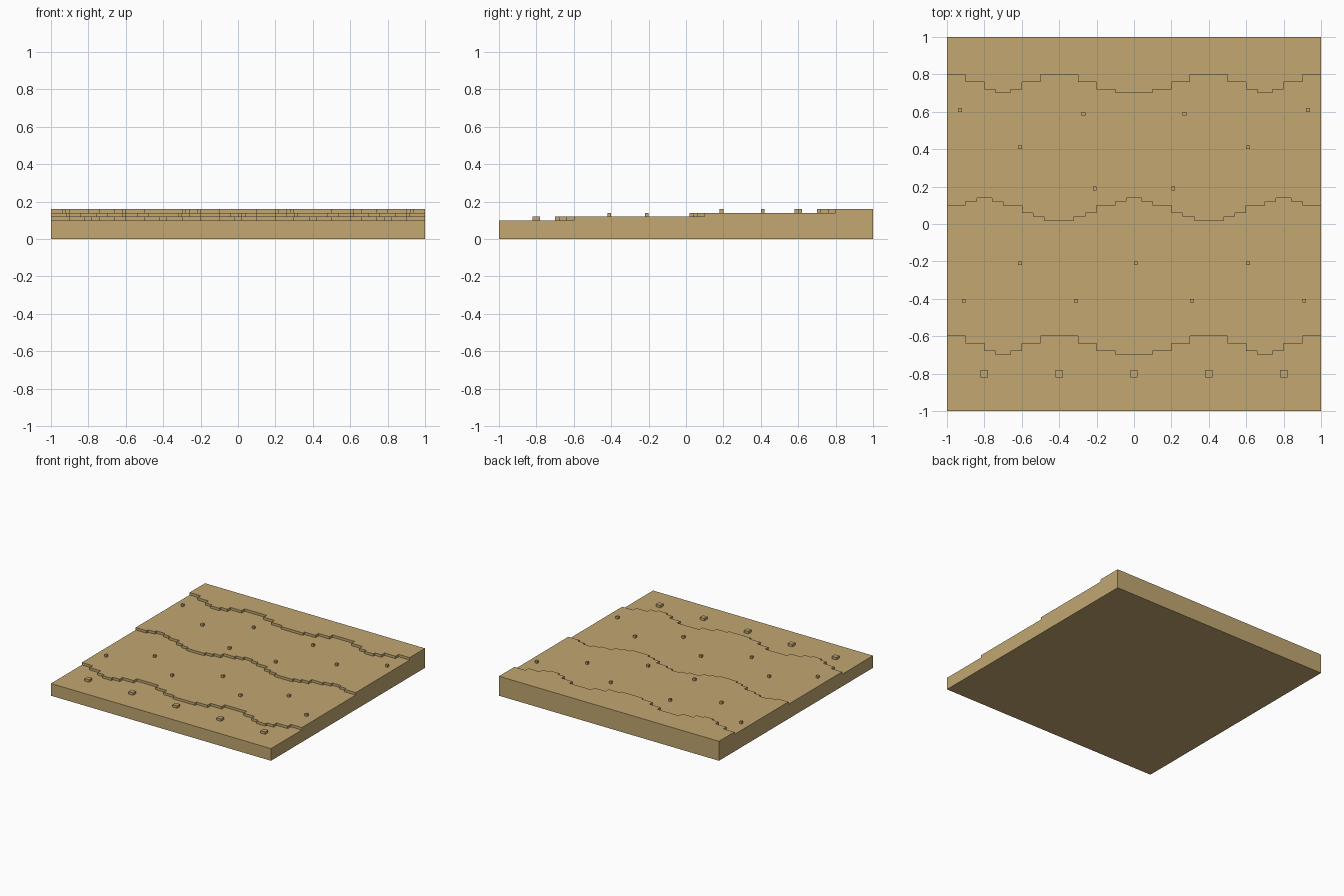
import bpy, bmesh

if "Cube" in bpy.data.objects:
    bpy.data.objects.remove(bpy.data.objects["Cube"])

sand = bpy.data.materials.new("sand")
sand.diffuse_color = (0.54, 0.385, 0.165, 1)
sand.use_nodes = True
sand.node_tree.nodes["Principled BSDF"].inputs["Base Color"].default_value = sand.diffuse_color


def finish(bm, name):
    bmesh.ops.remove_doubles(bm, verts=bm.verts, dist=1e-5)
    bmesh.ops.recalc_face_normals(bm, faces=bm.faces)
    mesh = bpy.data.meshes.new(name)
    bm.to_mesh(mesh)
    bm.free()
    mesh.materials.append(sand)
    ob = bpy.data.objects.new(name, mesh)
    bpy.context.collection.objects.link(ob)
    return ob


def contour(steps, offset=0.0):
    """Stepped line from x=-1 to 1; steps = (x end, y) for the left half, mirrored."""
    pts, x = [], -1.0
    for x_end, y in steps:
        pts += [(x, y + offset), (x_end, y + offset)]
        x = x_end
    pts.pop()  # the middle run crosses x = 0
    return pts + [(-px, py) for px, py in reversed(pts)]


# Stepped edges of the terraces
wave_a = [(-.9, 0), (-.8, -.04), (-.74, -.08), (-.66, -.10), (-.6, -.08), (-.5, -.04),
          (-.3, 0), (-.2, -.04), (-.1, -.08), (0, -.10)]
wave_b = [(-.9, .10), (-.84, .12), (-.76, .14), (-.7, .12), (-.6, .10), (-.54, .06),
          (-.48, .04), (-.32, .02), (-.26, .04), (-.2, .06), (-.1, .10), (-.04, .12), (0, .14)]
lines = [[(-1, -1), (1, -1)], contour(wave_a, -.6), contour(wave_b),
         contour(wave_a, .8), [(-1, 1), (1, 1)]]
levels = [0.10, 0.12, 0.14, 0.16]

# Terraced ground: one closed shell
bm = bmesh.new()


def face(pts):
    bm.faces.new([bm.verts.new(p) for p in pts])


def wall(line, z0, z1):
    for (xa, ya), (xb, yb) in zip(line, line[1:]):
        face([(xa, ya, z0), (xb, yb, z0), (xb, yb, z1), (xa, ya, z1)])


for i, z in enumerate(levels):
    face([(x, y, z) for x, y in lines[i]] + [(x, y, z) for x, y in reversed(lines[i + 1])])
    wall(lines[i], levels[i - 1] if i else 0, z)
wall(lines[-1], 0, levels[-1])
for x in (-1, 1):
    side = [(x, -1, 0)]
    for i, z in enumerate(levels):
        side += [(x, lines[i][0][1], z), (x, lines[i + 1][0][1], z)]
    face(side + [(x, 1, 0)])
face([(-1, -1, 0), (1, -1, 0), (1, 1, 0), (-1, 1, 0)])
finish(bm, "terraced_ground")


def blocks(name, spots, size, z):
    """Small blocks standing on a terrace."""
    b = bmesh.new()
    for x, y in spots:
        vs = bmesh.ops.create_cube(b, size=1)["verts"]
        bmesh.ops.scale(b, vec=(size, size, 0.02), verts=vs)
        bmesh.ops.translate(b, vec=(x, y, z + 0.01), verts=vs)
    ob = finish(b, name)
    return ob


def pairs(spots):
    return [(s * x, y) for x, y in spots for s in (-1, 1)]


# Stones and pebbles
blocks("front_stones", [(-.8 + .4 * i, -.8) for i in range(5)], 0.04, 0.10)
blocks("middle_pebbles", pairs([(.91, -.41), (.31, -.41), (.61, -.21)]) + [(.01, -.21)], 0.02, 0.12)
blocks("back_pebbles", pairs([(.93, .61), (.27, .59), (.61, .41), (.21, .19)]), 0.02, 0.14)
